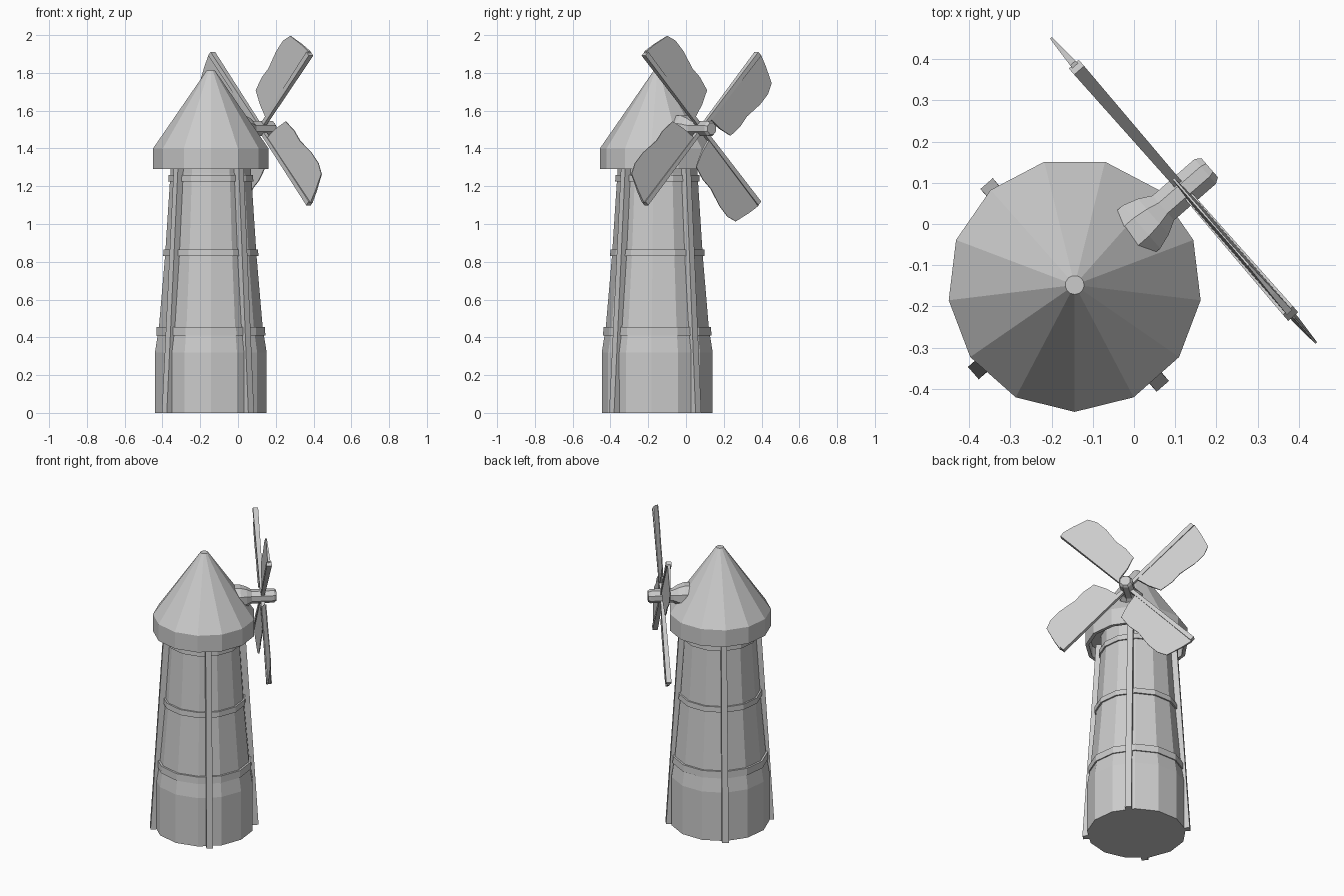
import bpy
import bmesh
from math import cos, sin, pi, radians
from mathutils import Matrix, Vector

cube = bpy.data.objects.get("Cube")
if cube:
    bpy.data.objects.remove(cube)

grey = bpy.data.materials.new("plain grey")
grey.use_nodes = True
grey.diffuse_color = (0.6, 0.6, 0.6, 1)
grey.node_tree.nodes["Principled BSDF"].inputs["Base Color"].default_value = (0.6, 0.6, 0.6, 1)

SIDES = 13
HEADING = radians(41)
CENTER = Matrix.Translation((-0.144, -0.148, 0))
# Axle frame: local z runs outward along the axle, local y points up
AXLE = (CENTER @ Matrix.Translation((0, 0, 1.505)) @ Matrix.Rotation(HEADING, 4, 'Z')
        @ Matrix(((0, 0, 1, 0), (1, 0, 0, 0), (0, 1, 0, 0), (0, 0, 0, 1))))


def finish(name, bm, matrix):
    bmesh.ops.recalc_face_normals(bm, faces=bm.faces)
    mesh = bpy.data.meshes.new(name)
    bm.to_mesh(mesh)
    bm.free()
    mesh.materials.append(grey)
    obj = bpy.data.objects.new(name, mesh)
    obj.matrix_world = matrix
    bpy.context.collection.objects.link(obj)
    return obj


def lathe(name, profile, matrix, sides=SIDES, start=-pi / 2, closed=False):
    """Spin (radius, height) points; closed profiles make rings, others get caps."""
    bm = bmesh.new()
    rings = [[bm.verts.new((r * cos(start + 2 * pi * i / sides),
                            r * sin(start + 2 * pi * i / sides), z))
              for i in range(sides)] for r, z in profile]
    pairs = list(zip(rings, rings[1:]))
    if closed:
        pairs.append((rings[-1], rings[0]))
    else:
        bm.faces.new(rings[0])
        bm.faces.new(rings[-1])
    for a, b in pairs:
        for i in range(sides):
            j = (i + 1) % sides
            bm.faces.new((a[i], a[j], b[j], b[i]))
    return finish(name, bm, matrix)


def loft(name, loop_a, loop_b, matrix):
    """Solid between two matching outlines."""
    bm = bmesh.new()
    a = [bm.verts.new(p) for p in loop_a]
    b = [bm.verts.new(p) for p in loop_b]
    bm.faces.new(a)
    bm.faces.new(b)
    for i in range(len(a)):
        j = (i + 1) % len(a)
        bm.faces.new((a[i], a[j], b[j], b[i]))
    return finish(name, bm, matrix)


def rect(x0, x1, half, z):
    return [(x0, -half, z), (x1, -half, z), (x1, half, z), (x0, half, z)]


# Tower body
lathe("tower", [(0.298, 0), (0.298, 0.32), (0.277, 0.45), (0.244, 0.83),
                (0.215, 1.27), (0.213, 1.36)], CENTER)

# Horizontal bands
for name, r, z0, z1 in (("lower_band", 0.291, 0.41, 0.455),
                        ("middle_band", 0.254, 0.83, 0.865),
                        ("upper_band", 0.227, 1.225, 1.26)):
    lathe(name, [(r, z0), (r - 0.002, z1), (r - 0.03, z1), (r - 0.03, z0)],
          CENTER, closed=True)

# Leaning corner posts
for k in range(4):
    loft(f"post_{k + 1}", rect(0.265, 0.326, 0.02, 0), rect(0.195, 0.244, 0.017, 1.32),
         CENTER @ Matrix.Rotation(HEADING + k * pi / 2, 4, 'Z'))

# Cap with a hollow rim
lathe("roof", [(0.2, 1.36), (0.285, 1.36), (0.287, 1.29), (0.308, 1.29), (0.308, 1.4),
               (0.055, 1.765), (0.023, 1.812)], CENTER)

# Axle with a flared root
lathe("axle", [(0.075, 0.1), (0.075, 0.215), (0.062, 0.253), (0.043, 0.285),
               (0.043, 0.42), (0.033, 0.434)], AXLE, sides=8, start=pi / 8)

# Sail outline: u along the arm, v away from it
outline = [(0.075, 0), (0.09, 0.09), (0.117, 0.17), (0.2, 0.184), (0.27, 0.179),
           (0.38, 0.2), (0.46, 0.2), (0.517, 0.177), (0.55, 0.08), (0.567, 0.012), (0.55, 0)]

for k in range(4):
    frame = (AXLE @ Matrix.Translation((0, 0, 0.35))
             @ Matrix.Rotation(pi / 4 + k * pi / 2, 4, 'Z'))
    # Square arm, slightly thicker toward the tip
    loft(f"sail_arm_{k + 1}",
         [(0, y, z) for y, z in ((-.011, -.011), (.011, -.011), (.011, .011), (-.011, .011))],
         [(0.56, y, z) for y, z in ((-.014, -.016), (.014, -.016), (.014, .016), (-.014, .016))],
         frame)

    # Sail panel, thinning toward its free edge
    def side(sign):
        return [(u, -v, sign * (0.009 - 0.035 * v)) for u, v in outline]
    loft(f"sail_panel_{k + 1}", side(1), side(-1), frame)
